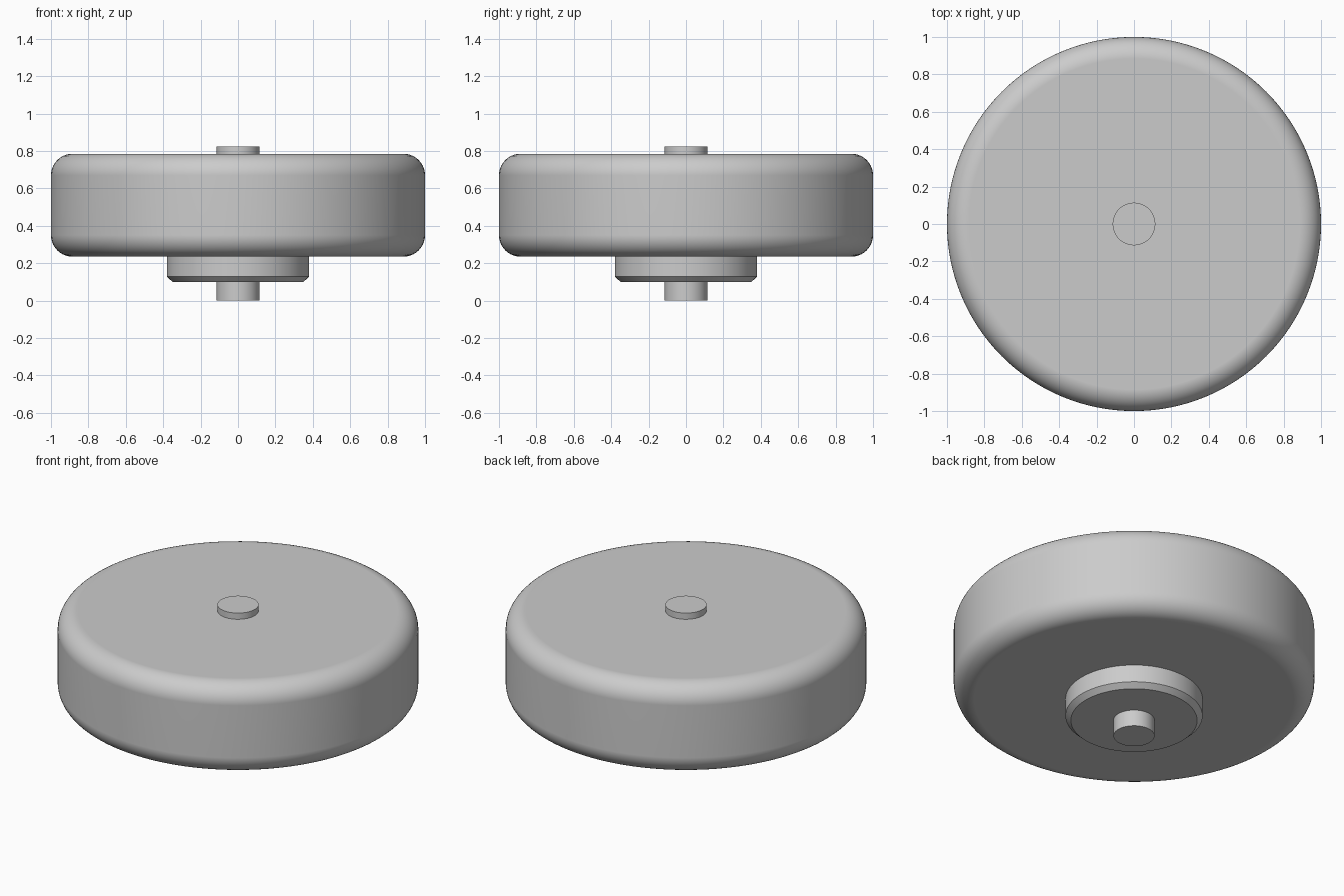
import bpy, bmesh, math

cube = bpy.data.objects.get("Cube")
if cube:
    bpy.data.objects.remove(cube, do_unlink=True)

grey = bpy.data.materials.new("light_grey")
grey.use_nodes = True
colour = (0.6, 0.6, 0.6, 1)
grey.diffuse_color = colour
grey.node_tree.nodes["Principled BSDF"].inputs["Base Color"].default_value = colour


def fillet(radius, z, size, start, steps=10):
    """Quarter-round profile points turning from the start angle."""
    angles = [math.radians(start + 90 * i / steps) for i in range(steps + 1)]
    return [(radius + size * math.cos(a), z + size * math.sin(a)) for a in angles]


def lathe(name, profile, sides):
    """Closed solid of revolution about z from a bottom-to-top profile."""
    bm = bmesh.new()
    rings = []
    for r, z in profile:
        turn = [2 * math.pi * i / sides for i in range(sides)]
        rings.append([bm.verts.new((r * math.cos(a), r * math.sin(a), z)) for a in turn])
    for low, high in zip(rings, rings[1:]):
        for i in range(sides):
            j = (i + 1) % sides
            bm.faces.new((low[i], low[j], high[j], high[i]))
    bm.faces.new(rings[0][::-1])
    bm.faces.new(rings[-1])
    mesh = bpy.data.meshes.new(name)
    bm.to_mesh(mesh)
    bm.free()
    mesh.materials.append(grey)
    obj = bpy.data.objects.new(name, mesh)
    bpy.context.collection.objects.link(obj)
    bpy.ops.object.select_all(action="DESELECT")
    obj.select_set(True)
    bpy.context.view_layer.objects.active = obj
    bpy.ops.object.shade_smooth_by_angle(angle=math.radians(30))
    # Keep the large flat caps evenly shaded beside the rounded rims
    weighted = obj.modifiers.new("flat_caps", "WEIGHTED_NORMAL")
    weighted.keep_sharp = True
    return obj


# Wheel with rounded rims
ROUND = 0.115
bottom, top = 0.235, 0.785
lathe("wheel",
      fillet(1 - ROUND, bottom + ROUND, ROUND, -90)
      + fillet(1 - ROUND, top - ROUND, ROUND, 0), 128)

# Chamfered hub under the wheel
lathe("hub", [(0.35, 0.1), (0.38, 0.128), (0.38, bottom + 0.01)], 96)

# Axle passing through wheel and hub
lathe("axle", [(0.114, 0), (0.114, 0.823)], 64)
